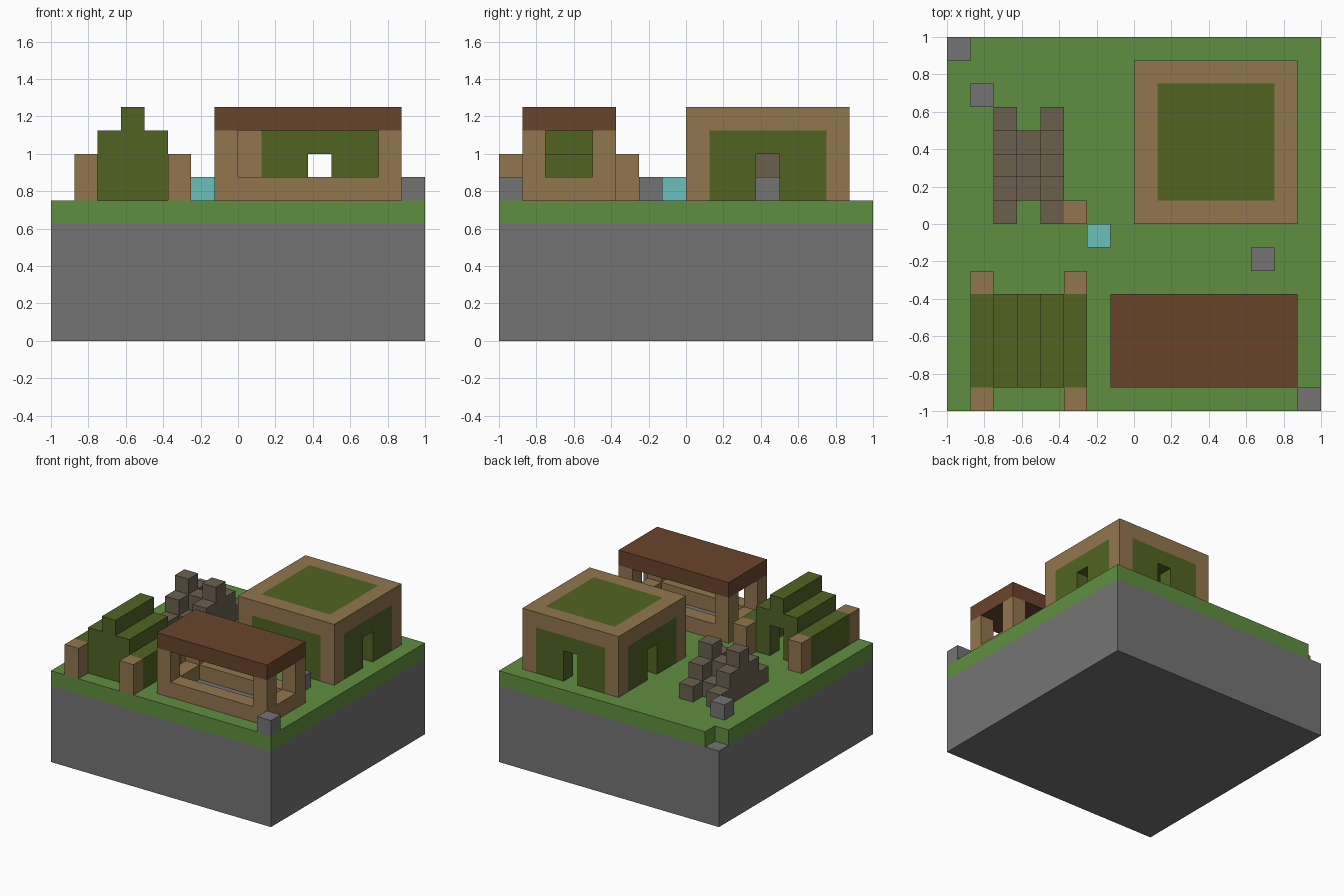
import bpy
import bmesh
from mathutils import Matrix, Vector

U = 0.125  # size of one block; the plot is 16 x 16 blocks
HALF = 8

cube = bpy.data.objects.get("Cube")
if cube:
    bpy.data.objects.remove(cube, do_unlink=True)


def material(name, r, g, b):
    m = bpy.data.materials.new(name)
    m.use_nodes = True
    m.diffuse_color = (r, g, b, 1)
    bsdf = m.node_tree.nodes["Principled BSDF"]
    bsdf.inputs["Base Color"].default_value = (r, g, b, 1)
    bsdf.inputs["Roughness"].default_value = 0.9
    return m


stone = material("grey stone", 0.175, 0.175, 0.175)
grass = material("grass green", 0.117, 0.275, 0.053)
wood = material("light wood", 0.283, 0.181, 0.076)
olive = material("olive leaf", 0.082, 0.127, 0.016)
dark_wood = material("dark wood", 0.141, 0.058, 0.025)
cobble = material("brown cobble", 0.147, 0.117, 0.078)
aqua = material("aqua gem", 0.147, 0.527, 0.497)


def blocks(name, mat, boxes):
    """One object from boxes given as (low corner, high corner) in blocks."""
    bm = bmesh.new()
    for lo, hi in boxes:
        lo, hi = Vector(lo), Vector(hi)
        centre = (lo + hi) / 2 - Vector((HALF, HALF, 0))
        mtx = Matrix.Translation(centre * U) @ Matrix.Diagonal((*((hi - lo) * U), 1))
        bmesh.ops.create_cube(bm, size=1, matrix=mtx)
    mesh = bpy.data.meshes.new(name)
    bm.to_mesh(mesh)
    bm.free()
    mesh.materials.append(mat)
    obj = bpy.data.objects.new(name, mesh)
    bpy.context.collection.objects.link(obj)
    return obj


def column(x, y, z, height):
    return (x, y, z), (x + 1, y + 1, z + height)


def ring(x0, y0, x1, y1, z):
    """Four beams, one block thick, around a rectangle."""
    return [((x0, y0, z), (x1, y0 + 1, z + 1)), ((x0, y1 - 1, z), (x1, y1, z + 1)),
            ((x0, y0 + 1, z), (x0 + 1, y1 - 1, z + 1)),
            ((x1 - 1, y0 + 1, z), (x1, y1 - 1, z + 1))]


# Ground, with one corner of turf missing
G = 6
blocks("stone_base", stone, [((0, 0, 0), (16, 16, 5))])
blocks("grass_layer", grass, [((0, 0, 5), (16, 15, G)), ((1, 15, 5), (16, 16, G))])

# Hut: wooden frame, leafy walls with a doorway on every side
A, B = 8, 15
blocks("hut_frame", wood, ring(A, A, B, B, G + 3)
       + [column(x, y, G, 3) for x in (A, B - 1) for y in (A, B - 1)])
blocks("hut_roof_panel", olive, [((A + 1, A + 1, G + 3), (B - 1, B - 1, G + 4))])
wall = [(9, 11, G), (12, 14, G), (11, 12, G + 2)]
for name, d in (("near", A), ("far", B - 1)):
    blocks(f"hut_wall_x_{name}", olive,
           [((d, s, z), (d + 1, e, G + 3)) for s, e, z in wall])
    blocks(f"hut_wall_y_{name}", olive,
           [((s, d, z), (e, d + 1, G + 3)) for s, e, z in wall])
blocks("hut_hearth", stone, [column(11, 11, G, 1)])

# Market stall: low counter, corner posts, flat roof
blocks("stall_counter", wood, ring(7, 1, 15, 5, G))
blocks("stall_posts", wood, [column(x, y, G + 1, 2) for x in (7, 14) for y in (1, 4)])
blocks("stall_roof", dark_wood, [((7, 1, G + 3), (15, 5, G + 4))])
blocks("stall_floor", stone, [((8, 2, G), (14, 4, G + 0.04))])

# Tent: stepped roof, closed front, doorway at the back
blocks("tent_sides", olive, [((x, 1, G), (x + 1, 5, G + 2)) for x in (1, 5)])
blocks("tent_roof", olive, [((x, 1, G + 2), (x + 1, 5, G + 3)) for x in (2, 4)]
       + [((3, 1, G + 3), (4, 5, G + 4))])
blocks("tent_front", olive, [((2, 1, G), (5, 2, G + 2)), column(3, 1, G + 2, 1)])
blocks("tent_back", olive, [column(2, 4, G, 2), column(4, 4, G, 2),
                            column(3, 4, G + 2, 1)])
blocks("tent_posts", wood, [column(x, y, G, 2) for x in (1, 5) for y in (0, 5)])

# Rubble mound: two stepped walls with a lower one between
mound = []
for i in range(5):
    h = 3 - abs(i - 2)
    mound += [column(2, 8 + i, G, h), column(4, 8 + i, G, h)]
    if h > 1:
        mound.append(column(3, 8 + i, G, h - 1))
blocks("cobble_mound", cobble, mound)

# Loose blocks
for name, mat, x, y in (("corner_rock", stone, 15, 0), ("path_rock", stone, 13, 6),
                        ("back_rock", stone, 1, 13), ("gem_block", aqua, 6, 7),
                        ("crate", wood, 5, 8)):
    blocks(name, mat, [column(x, y, G, 1)])
